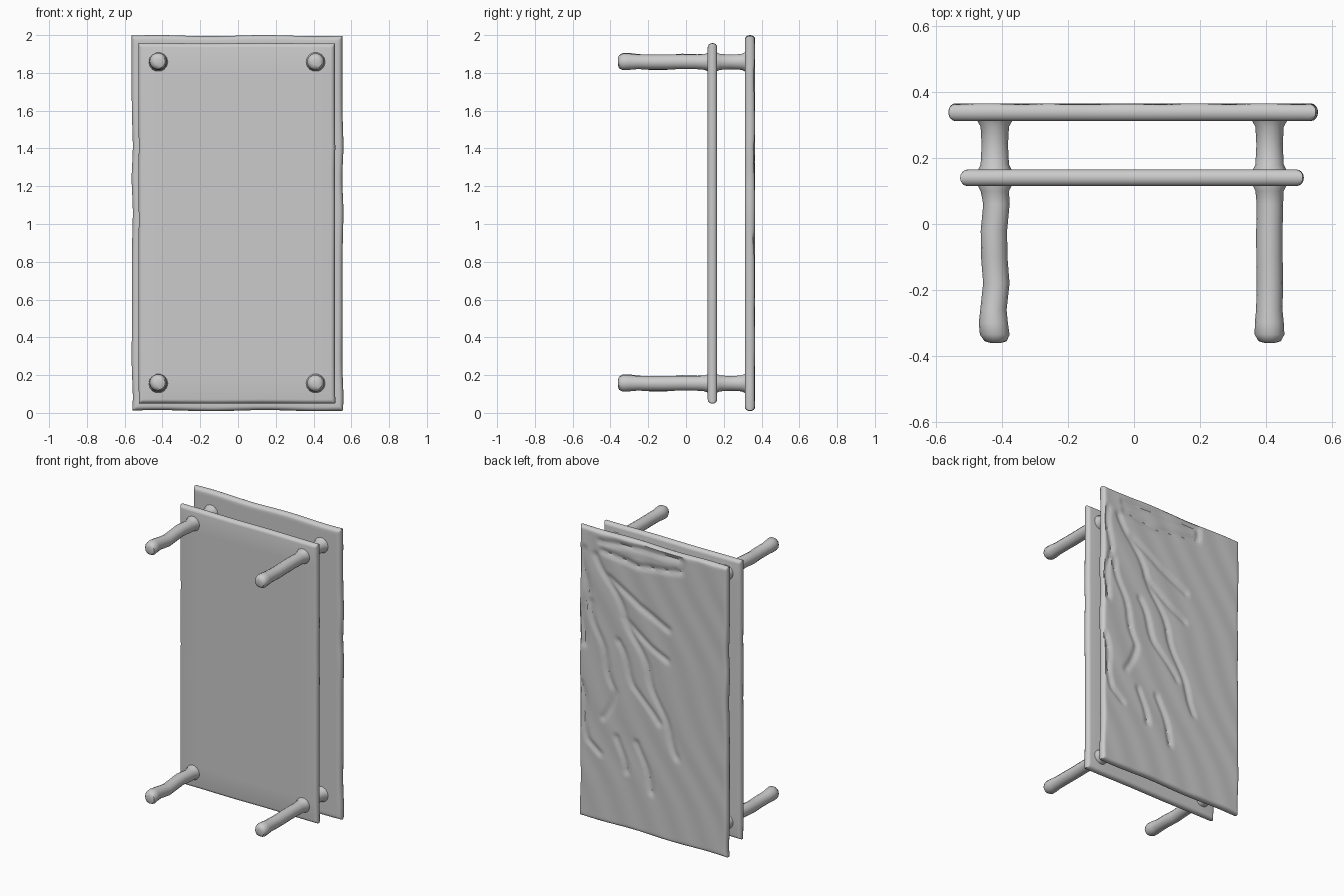
import bpy, bmesh, math
from mathutils import Vector
from mathutils.geometry import intersect_point_line

if "Cube" in bpy.data.objects:
    bpy.data.objects.remove(bpy.data.objects["Cube"])

grey = bpy.data.materials.new("plain_grey")
grey.diffuse_color = (0.6, 0.6, 0.6, 1)
grey.use_nodes = True
grey.node_tree.nodes["Principled BSDF"].inputs["Base Color"].default_value = grey.diffuse_color


def finish(bm, name, angle):
    bmesh.ops.recalc_face_normals(bm, faces=bm.faces)
    mesh = bpy.data.meshes.new(name)
    bm.to_mesh(mesh)
    bm.free()
    mesh.materials.append(grey)
    ob = bpy.data.objects.new(name, mesh)
    bpy.context.collection.objects.link(ob)
    bpy.context.view_layer.objects.active = ob
    ob.select_set(True)
    bpy.ops.object.shade_smooth_by_angle(angle=math.radians(angle))
    ob.select_set(False)


def samples(a, b, n, r):
    # Coordinates packed closely at both rounded rims
    rim = [r * (1 - math.cos(math.pi / 2 * i / 4)) for i in range(4)]
    mid = [a + r + (b - a - 2 * r) * i / n for i in range(n + 1)]
    return [a + t for t in rim] + mid + [b - t for t in reversed(rim)]


def plate(name, x0, x1, z0, z1, y, half, nx, nz, relief, wobble):
    # Upright board with rounded rim; relief lowers its back face
    r = 0.022
    xs, zs = samples(x0, x1, nx, r), samples(z0, z1, nz, r)
    bm = bmesh.new()
    for side in (-1, 1):
        rows = []
        for z in zs:
            row = []
            for x in xs:
                d = min(x - x0, x1 - x, z - z0, z1 - z)
                k = min(1, max(0, d / r))
                t = half * math.sqrt(max(0, 1 - (1 - k) ** 2))
                if side > 0:
                    t -= relief(x, z) * k
                dx = wobble * math.sin(9 * z + 2 * math.sin(5 * z))
                dz = wobble * math.sin(11 * x)
                row.append(bm.verts.new((x + dx, y + side * t, z + dz)))
            rows.append(row)
        for a, b in zip(rows, rows[1:]):
            for i in range(len(xs) - 1):
                bm.faces.new((a[i], a[i + 1], b[i + 1], b[i]))
    bmesh.ops.remove_doubles(bm, verts=bm.verts, dist=0.0002)
    finish(bm, name, 40)


# Carved creases across the back of the top board, as (x, z) paths
creases = [
    [(.43, 1.83), (.22, 1.5), (.04, 1.15), (-.19, .6)],
    [(.32, 1.7), (.11, 1.56), (-.13, 1.46)],
    [(.41, 1.93), (.1, 1.95), (-.21, 1.96), (-.21, 1.88), (.11, 1.83), (.39, 1.87)],
    [(.47, 1.5), (.37, 1.18), (.28, .93), (.37, .73)],
    [(.26, 1.28), (.13, 1.0), (-.04, .8)],
    [(.54, .93), (.49, .55), (.41, .48)],
    [(.11, .62), (.0, .31)],
    [(.52, 1.85), (.5, 1.55), (.53, 1.2)],
    [(.26, .62), (.2, .4)],
    [(.2, 1.45), (.0, 1.3), (-.1, 1.25)],
]
segments = [(Vector((*a, 0)), Vector((*b, 0)))
            for path in creases for a, b in zip(path, path[1:])]


def crease_depth(x, z):
    p = Vector((x + .012 * math.sin(17 * z), z, 0))
    best = 1
    for a, b in segments:
        q, f = intersect_point_line(p, a, b)
        q = a if f < 0 else b if f > 1 else q
        best = min(best, (p - q).length)
    ripple = .0015 * (1 + math.sin(30 * x - 16 * z + math.sin(6 * z)))
    return .013 * max(0, 1 - best / .028) + ripple


plate("table_top", -.56, .555, .012, 1.997, .339, .027, 70, 120, crease_depth, .003)
plate("lower_shelf", -.526, .514, .05, 1.957, .14, .025, 8, 14, lambda x, z: 0, .001)


def leg(name, cx, cz, wobble):
    # Round peg with a blunt foot and flared collars at both boards
    profile = [(-.36, .018), (-.355, .034), (-.335, .045), (-.30, .044),
               (-.26, .040), (-.18, .040), (-.10, .040), (-.02, .040),
               (.06, .040), (.10, .043), (.118, .052), (.162, .052),
               (.18, .043), (.24, .040), (.295, .043), (.318, .056)]
    bm = bmesh.new()
    rings = []
    for y, rad in profile:
        ox = wobble * math.sin(28 * y) * (y < .1)
        oz = wobble * math.cos(21 * y) * (y < .1)
        rings.append([bm.verts.new((cx + ox + rad * math.cos(a), y,
                                    cz + oz + rad * math.sin(a)))
                      for a in (math.tau * i / 14 for i in range(14))])
    for a, b in zip(rings, rings[1:]):
        for i in range(14):
            j = (i + 1) % 14
            bm.faces.new((a[i], a[j], b[j], b[i]))
    bm.faces.new(rings[0])
    bm.faces.new(rings[-1])
    finish(bm, name, 45)


for side, cx, wobble in (("left", -.422, .005), ("right", .411, .001)):
    for level, cz in (("lower", .156), ("upper", 1.858)):
        leg(f"{side}_{level}_leg", cx, cz, wobble)
